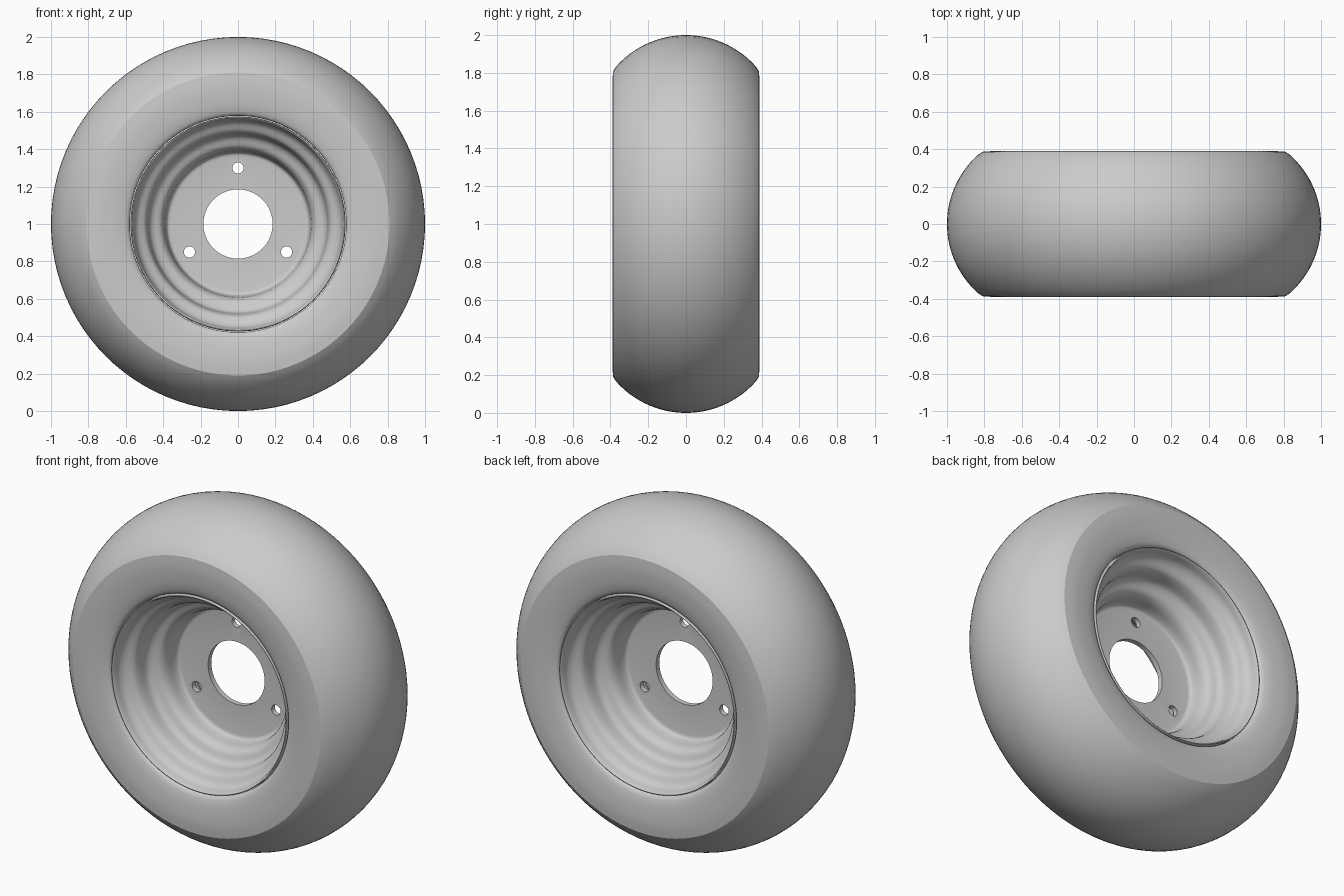
import bpy, bmesh, math
from mathutils import Vector, Matrix

cube = bpy.data.objects.get("Cube")
if cube:
    bpy.data.objects.remove(cube, do_unlink=True)

SEGMENTS = 96
CENTRE = Vector((0, 0, 1))

grey = bpy.data.materials.new("plain grey")
grey.use_nodes = True
colour = (0.6, 0.6, 0.6, 1)
grey.diffuse_color = colour
grey.node_tree.nodes["Principled BSDF"].inputs["Base Color"].default_value = colour


def smooth_curve(points, steps=4):
    """Catmull-Rom curve through (radius, depth) points."""
    pts = [Vector(p) for p in points]
    pts = [pts[0]] + pts + [pts[-1]]
    out = []
    for a, b, c, d in zip(pts, pts[1:], pts[2:], pts[3:]):
        for i in range(steps):
            t = i / steps
            out.append(0.5 * (2 * b + (c - a) * t + (2 * a - 5 * b + 4 * c - d) * t**2
                              + (3 * b - a - 3 * c + d) * t**3))
    return out + [pts[-1]]


def mirrored(half):
    """Front half profile plus its reflection, as a closed loop."""
    front = [(r, -y) for r, y in half]
    return front + [(r, y) for r, y in reversed(half) if y > 1e-5]


def lathe(name, profile):
    """Turn a closed (radius, y) profile around the axle."""
    bm = bmesh.new()
    verts = [bm.verts.new((r, y, 0)) for r, y in profile]
    edges = [bm.edges.new((v, verts[i - 1])) for i, v in enumerate(verts)]
    bmesh.ops.spin(bm, geom=verts + edges, axis=(0, 1, 0), cent=(0, 0, 0),
                   angle=math.tau, steps=SEGMENTS, use_merge=True)
    bmesh.ops.remove_doubles(bm, verts=bm.verts, dist=1e-5)
    bmesh.ops.recalc_face_normals(bm, faces=bm.faces)
    bmesh.ops.translate(bm, verts=bm.verts, vec=CENTRE)
    mesh = bpy.data.meshes.new(name)
    bm.to_mesh(mesh)
    bm.free()
    mesh.materials.append(grey)
    obj = bpy.data.objects.new(name, mesh)
    bpy.context.collection.objects.link(obj)
    return obj


def shade(obj, angle):
    bpy.ops.object.select_all(action='DESELECT')
    obj.select_set(True)
    bpy.context.view_layer.objects.active = obj
    bpy.ops.object.shade_smooth_by_angle(angle=math.radians(angle))


# Tyre: dished sidewall, crisp shoulder, round tread
sidewall = smooth_curve([(0.578, 0.345), (0.585, 0.362), (0.61, 0.374),
                         (0.66, 0.384), (0.74, 0.39), (0.81, 0.386)])
arc_radius = 0.495
shoulder = math.asin(0.386 / arc_radius)
tread = []
for i in range(1, 17):
    a = shoulder * (1 - i / 16)
    tread.append((1 - arc_radius + arc_radius * math.cos(a), arc_radius * math.sin(a)))
tyre = lathe("tyre", mirrored([tuple(p) for p in sidewall] + tread))
shade(tyre, 28)

# Rim: central plate, two rounded steps and a rolled lip on each side
plate = [(0.185, 0.015), (0.36, 0.015)]
steps = smooth_curve([(0.36, 0.015), (0.378, 0.022), (0.388, 0.05), (0.395, 0.1),
                      (0.415, 0.135), (0.455, 0.155), (0.475, 0.18), (0.483, 0.23),
                      (0.497, 0.265), (0.535, 0.29), (0.553, 0.315), (0.56, 0.345),
                      (0.566, 0.362), (0.573, 0.362), (0.575, 0.345)])
rim = lathe("rim", mirrored(plate + [tuple(p) for p in steps[1:]]))

# Three bolt holes through the plate
bm = bmesh.new()
for k in range(3):
    a = math.radians(90 + 120 * k)
    place = Matrix.Translation(CENTRE + 0.3 * Vector((math.cos(a), 0, math.sin(a))))
    bmesh.ops.create_cone(bm, cap_ends=True, segments=24, radius1=0.03, radius2=0.03,
                          depth=0.2, matrix=place @ Matrix.Rotation(math.pi / 2, 4, 'X'))
cutter_mesh = bpy.data.meshes.new("bolt_hole_cutter")
bm.to_mesh(cutter_mesh)
bm.free()
cutter_mesh.materials.append(grey)
cutter = bpy.data.objects.new("bolt_hole_cutter", cutter_mesh)
bpy.context.collection.objects.link(cutter)
cutter.hide_render = True

cut = rim.modifiers.new("bolt_holes", 'BOOLEAN')
cut.operation = 'DIFFERENCE'
cut.solver = 'EXACT'
cut.object = cutter
bpy.context.view_layer.objects.active = rim
bpy.ops.object.modifier_apply(modifier=cut.name)
bpy.data.objects.remove(cutter, do_unlink=True)
shade(rim, 40)
